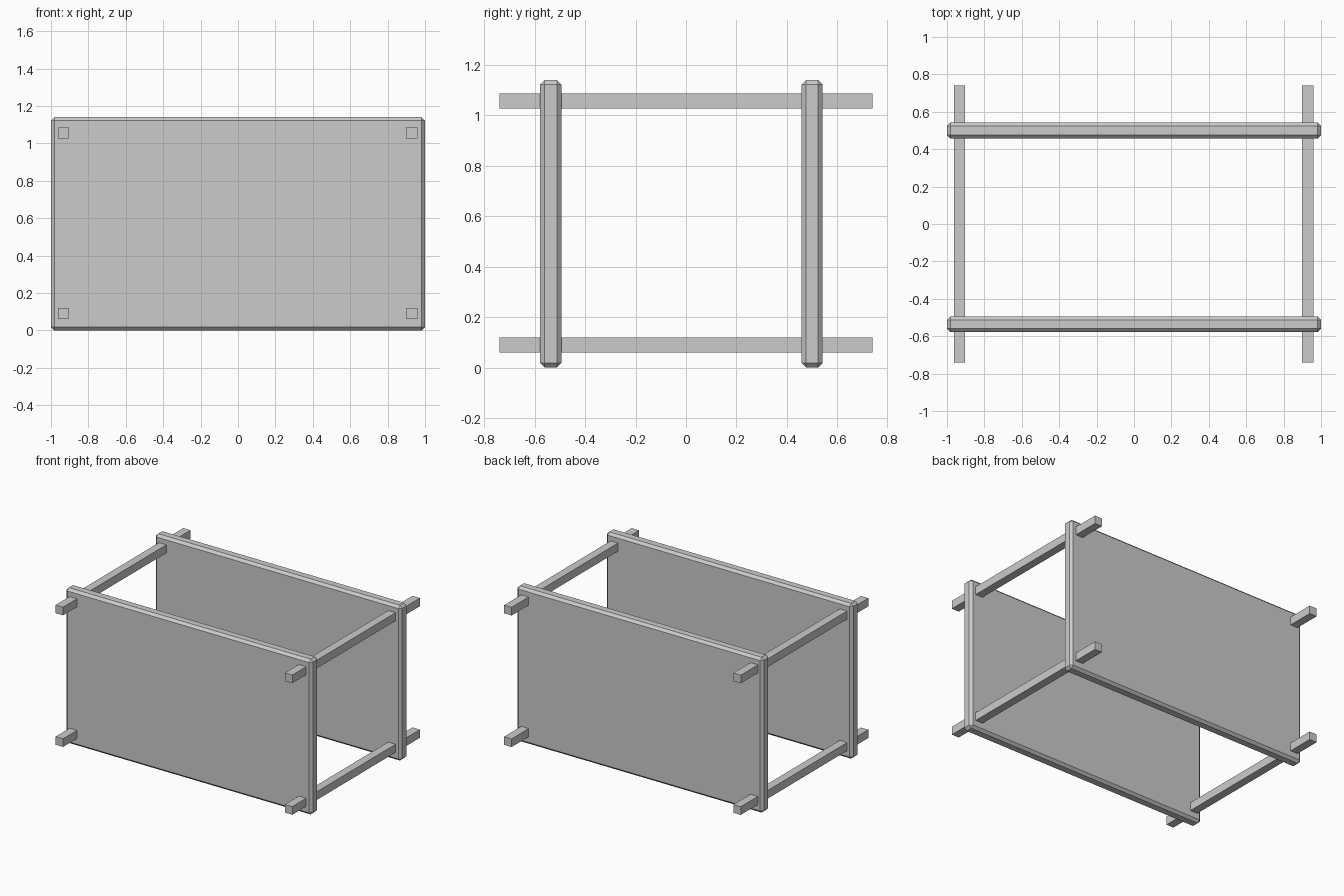
import bpy
import bmesh
from mathutils import Matrix, Vector

if "Cube" in bpy.data.objects:
    bpy.data.objects.remove(bpy.data.objects["Cube"])


def box(name, center, size, chamfer=0.0):
    bm = bmesh.new()
    bmesh.ops.create_cube(bm, size=1.0)
    bmesh.ops.transform(bm, matrix=Matrix.Diagonal((*size, 1.0)), verts=bm.verts)
    if chamfer:
        bmesh.ops.bevel(bm, geom=bm.edges[:], offset=chamfer, offset_type='OFFSET',
                        segments=1, profile=0.5, affect='EDGES')
    mesh = bpy.data.meshes.new(name)
    bm.to_mesh(mesh)
    bm.free()
    obj = bpy.data.objects.new(name, mesh)
    obj.location = Vector(center)
    bpy.context.collection.objects.link(obj)
    return obj


# Two upright chamfered panels
for name, y in (("front_panel", -0.536), ("back_panel", 0.5)):
    box(name, (0, y, 0.57), (2.0, 0.084, 1.14), 0.018)

# Four square rods passing through the panel corners
for level, z in (("lower", 0.09), ("upper", 1.056)):
    for side, x in (("left", -0.933), ("right", 0.929)):
        box(f"{level}_{side}_rod", (x, 0, z), (0.06, 1.48, 0.06))
